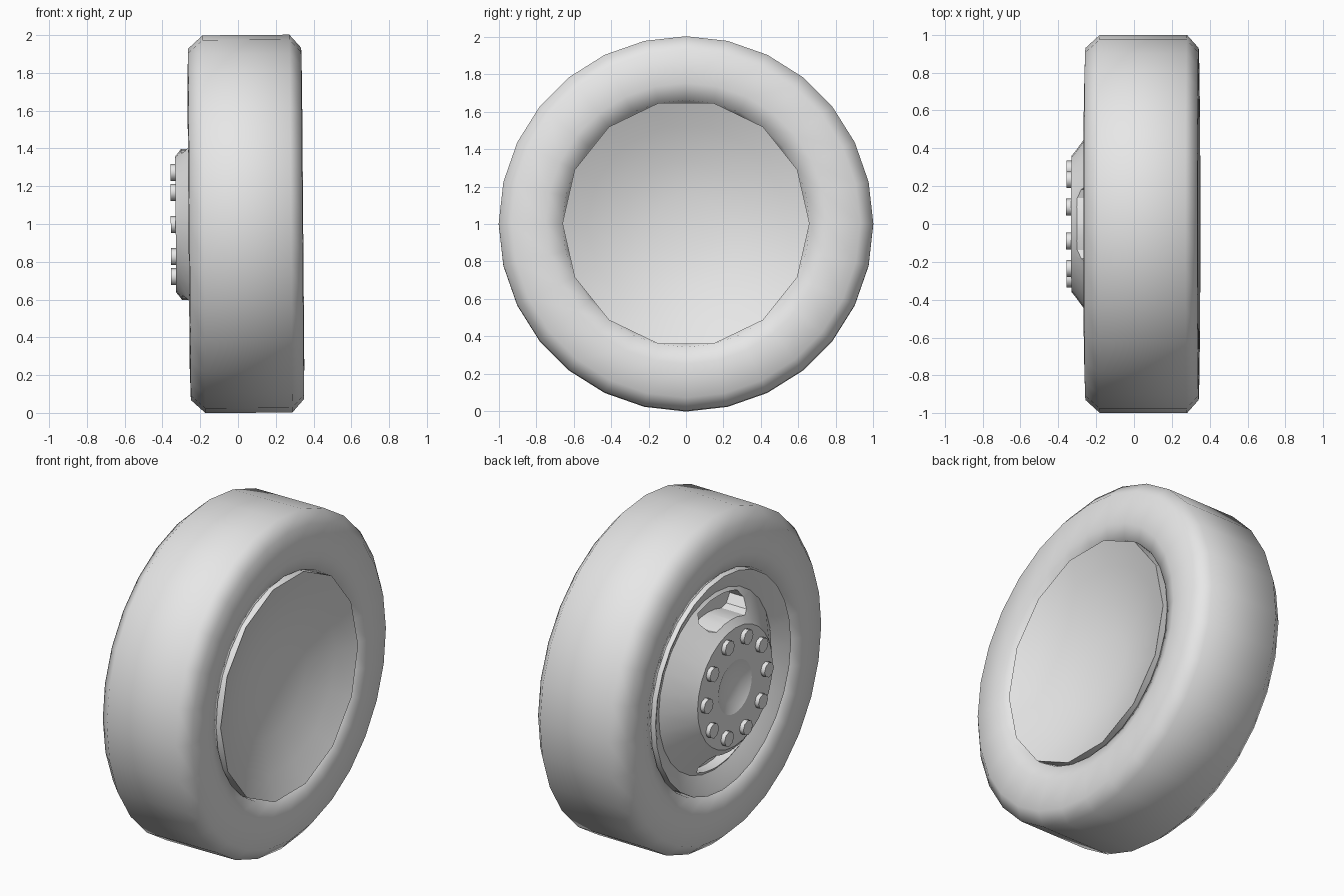
import bpy, bmesh
from math import sin, cos, pi, radians
from mathutils import Matrix

cube = bpy.data.objects.get("Cube")
if cube:
    bpy.data.objects.remove(cube, do_unlink=True)

grey = bpy.data.materials.new("plain_grey")
grey.use_nodes = True
grey.diffuse_color = (0.8, 0.8, 0.8, 1)
grey.node_tree.nodes["Principled BSDF"].inputs["Base Color"].default_value = (0.8, 0.8, 0.8, 1)

# The wheel stands with a very slight lean
PLACE = Matrix.Translation((0, 0, 1)) @ Matrix.Rotation(-0.008, 4, 'Y')


def finish(name, bm):
    bmesh.ops.recalc_face_normals(bm, faces=bm.faces)
    mesh = bpy.data.meshes.new(name)
    bm.to_mesh(mesh)
    bm.free()
    mesh.materials.append(grey)
    obj = bpy.data.objects.new(name, mesh)
    bpy.context.collection.objects.link(obj)
    obj.matrix_world = PLACE
    return obj


def smooth(obj, angle):
    bpy.ops.object.select_all(action='DESELECT')
    obj.select_set(True)
    bpy.context.view_layer.objects.active = obj
    bpy.ops.object.shade_smooth_by_angle(angle=radians(angle))


def lathe(name, profile, sides, closed=False):
    """Turn (x, radius) points around the x axis."""
    bm = bmesh.new()
    rings = []
    for x, r in profile:
        if r == 0:
            rings.append([bm.verts.new((x, 0, 0))] * sides)
        else:
            rings.append([bm.verts.new((x, r * cos(2 * pi * i / sides), r * sin(2 * pi * i / sides)))
                          for i in range(sides)])
    pairs = list(zip(rings, rings[1:]))
    if closed:
        pairs.append((rings[-1], rings[0]))
    for a, b in pairs:
        for i in range(sides):
            j = (i + 1) % sides
            bm.faces.new(list(dict.fromkeys((a[i], a[j], b[j], b[i]))))
    return finish(name, bm)


# Tyre with chamfered shoulders and beads tucked in
tyre = lathe("tyre", [(-0.10, 0.63), (-0.225, 0.66), (-0.262, 0.75), (-0.257, 0.93), (-0.18, 1.0),
                      (0.28, 1.0), (0.342, 0.93), (0.345, 0.75), (0.315, 0.66), (0.20, 0.63)], 28, True)
smooth(tyre, 60)

# Shallow bowl on the inner side of the wheel
bowl = lathe("inner_bowl", [(0.10, 0), (0.10, 0.655), (0.345, 0.66), (0.285, 0.53),
                            (0.22, 0.34), (0.19, 0.16), (0.185, 0)], 14)
smooth(bowl, 40)

# Rim, cone and bolt flange on the outer side
hub = lathe("hub", [(-0.295, 0), (-0.30, 0.10), (-0.33, 0.16), (-0.33, 0.36), (-0.31, 0.385),
                    (-0.195, 0.54), (-0.245, 0.635), (-0.25, 0.65), (0.0, 0.65), (0.0, 0)], 28)


def window_cutter(name, side):
    """Arched slot with clipped corners, cut along the axis."""
    outline = [(0.40, a) for a in range(-20, 21, 10)]
    outline += [(0.43, 25), (0.49, 26)]
    outline += [(0.52, a) for a in range(21, -22, -7)]
    outline += [(0.49, -26), (0.43, -25)]
    bm = bmesh.new()
    face = bm.faces.new([bm.verts.new((-0.5, r * sin(radians(a)), side * r * cos(radians(a))))
                         for r, a in outline])
    top = bmesh.ops.extrude_face_region(bm, geom=[face])["geom"]
    bmesh.ops.translate(bm, vec=(0.36, 0, 0), verts=[v for v in top if isinstance(v, bmesh.types.BMVert)])
    return finish(name, bm)


# Two hand windows, above and below the flange
for label, side in (("upper", 1), ("lower", -1)):
    cutter = window_cutter(label + "_window_cutter", side)
    cutter.hide_render = True
    cut = hub.modifiers.new(label + "_window", 'BOOLEAN')
    cut.operation = 'DIFFERENCE'
    cut.solver = 'EXACT'
    cut.object = cutter
    bpy.context.view_layer.update()
    bpy.context.view_layer.objects.active = hub
    bpy.ops.object.modifier_apply(modifier=cut.name)
    bpy.data.objects.remove(cutter, do_unlink=True)
smooth(hub, 25)

# Ring of ten wheel nuts
for i in range(10):
    angle = radians(18 + 36 * i)
    bm = bmesh.new()
    bmesh.ops.create_cone(bm, cap_ends=True, segments=8, radius1=0.045, radius2=0.045, depth=0.05,
                          matrix=Matrix.Translation((-0.331, 0.29 * sin(angle), 0.29 * cos(angle)))
                          @ Matrix.Rotation(pi / 2, 4, 'Y'))
    smooth(finish("wheel_nut_%d" % (i + 1), bm), 50)
